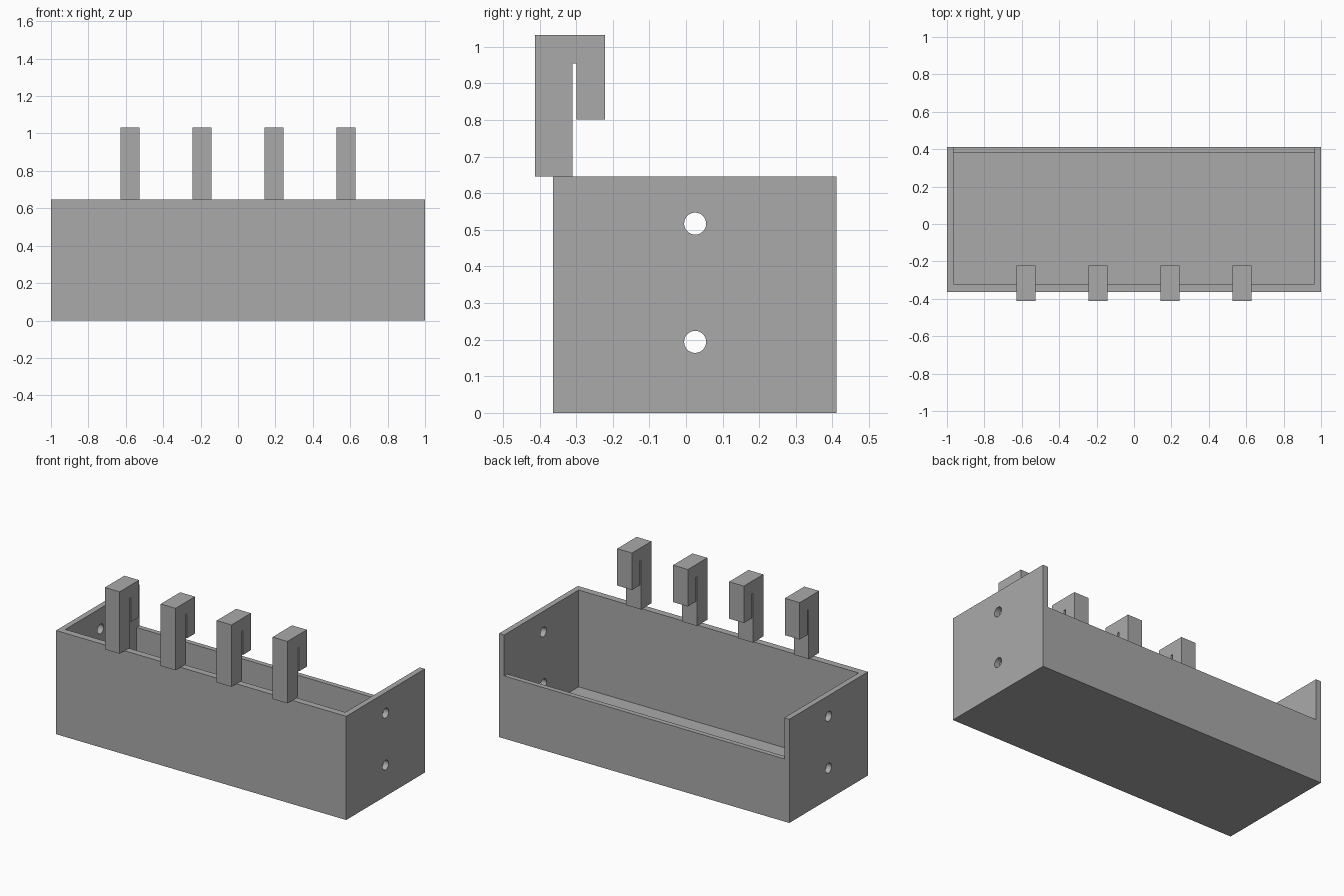
import bpy
import bmesh
import math

if "Cube" in bpy.data.objects:
    bpy.data.objects.remove(bpy.data.objects["Cube"])

grey = bpy.data.materials.new("plain grey")
grey.diffuse_color = (0.4, 0.4, 0.4, 1)
grey.use_nodes = True
grey.node_tree.nodes["Principled BSDF"].inputs["Base Color"].default_value = grey.diffuse_color


def block(name, x, y, z):
    """Box given by its (min, max) range on each axis."""
    size = [b - a for a, b in (x, y, z)]
    mid = [(a + b) / 2 for a, b in (x, y, z)]
    bpy.ops.mesh.primitive_cube_add(size=1)
    ob = bpy.context.object
    ob.name = name
    for v in ob.data.vertices:
        v.co = [c * s + m for c, s, m in zip(v.co, size, mid)]
    ob.data.materials.append(grey)
    return ob


def cut(target, cutter):
    """Subtract the cutter from the target and remove the cutter."""
    mod = target.modifiers.new("cut", 'BOOLEAN')
    mod.operation = 'DIFFERENCE'
    mod.solver = 'EXACT'
    mod.object = cutter
    bpy.context.view_layer.objects.active = target
    bpy.ops.object.modifier_apply(modifier=mod.name)
    bpy.data.objects.remove(cutter)


# Tray: hollow box with a lowered back wall
tray = block("tray", (-1, 1), (-0.363, 0.411), (0, 0.646))
cut(tray, block("cavity", (-0.965, 0.965), (-0.321, 0.38), (0.043, 1)))
cut(tray, block("back_notch", (-0.965, 0.965), (0.3, 0.6), (0.39, 1)))

# Two screw holes through each end wall
for z in (0.194, 0.517):
    bpy.ops.mesh.primitive_cylinder_add(vertices=48, radius=0.03, depth=2.4,
                                        location=(0, 0.025, z),
                                        rotation=(0, math.pi / 2, 0))
    hole = bpy.context.object
    hole.data.materials.append(grey)
    cut(tray, hole)
bpy.ops.object.select_all(action='DESELECT')
tray.select_set(True)
bpy.context.view_layer.objects.active = tray
bpy.ops.object.shade_smooth_by_angle(angle=math.radians(30))

# Hooks: inverted J profile extruded along x, standing on the front wall
PROFILE = [(-0.412, 0.646), (-0.31, 0.646), (-0.31, 0.955), (-0.299, 0.955),
           (-0.299, 0.802), (-0.221, 0.802), (-0.221, 1.032), (-0.412, 1.032)]
for i, x in enumerate((-0.578, -0.193, 0.193, 0.578)):
    bm = bmesh.new()
    face = bm.faces.new([bm.verts.new((x - 0.051, y, z)) for y, z in PROFILE])
    ext = bmesh.ops.extrude_face_region(bm, geom=[face])
    for v in ext["geom"]:
        if isinstance(v, bmesh.types.BMVert):
            v.co.x += 0.102
    bmesh.ops.recalc_face_normals(bm, faces=bm.faces)
    mesh = bpy.data.meshes.new(f"hook_{i + 1}")
    bm.to_mesh(mesh)
    bm.free()
    mesh.materials.append(grey)
    bpy.context.collection.objects.link(bpy.data.objects.new(f"hook_{i + 1}", mesh))
